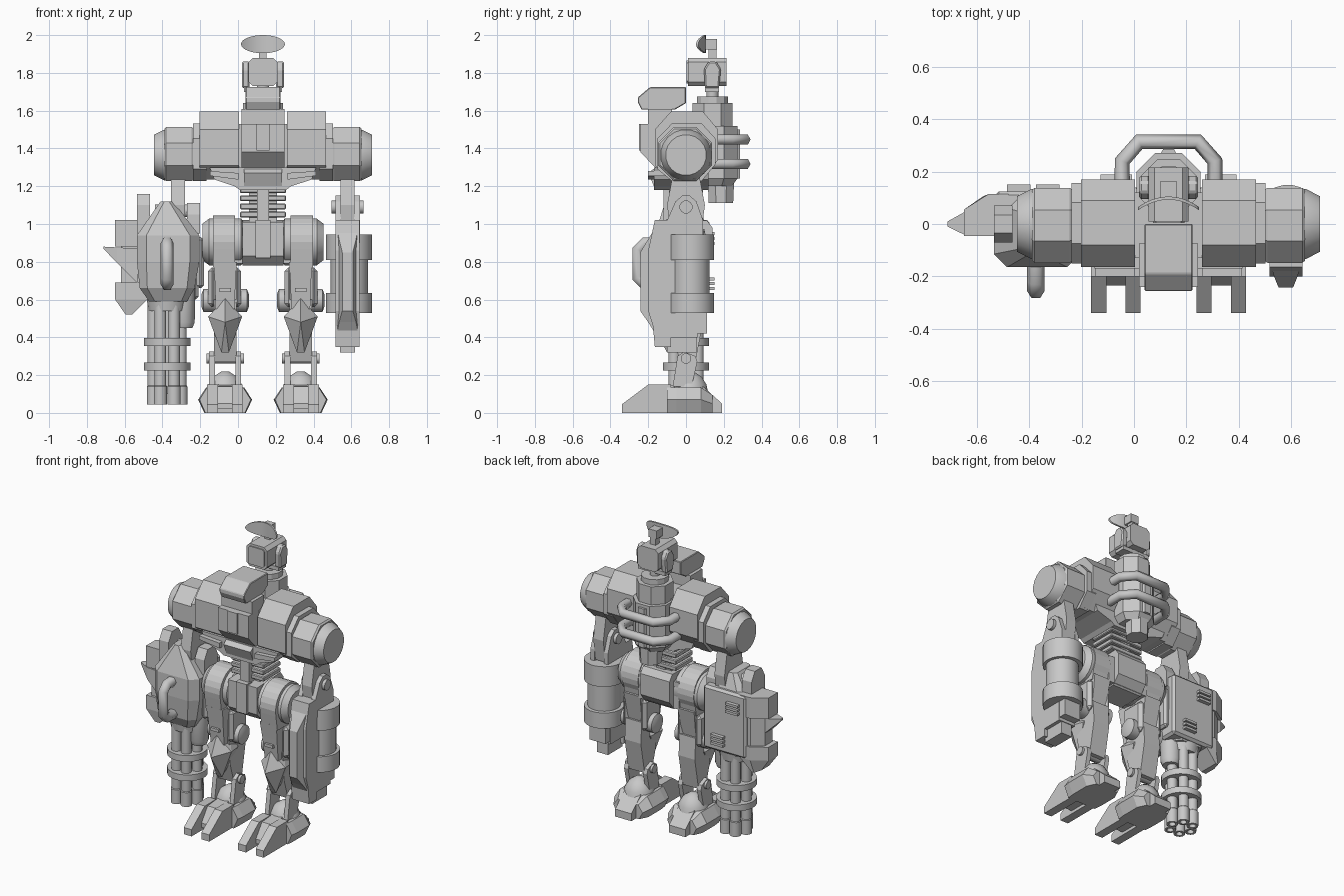
import bpy, bmesh, math

grey = bpy.data.materials.new("hull grey")
grey.diffuse_color = (0.58, 0.58, 0.58, 1)
C = 0.132  # symmetry line of the body


def place(axis, p, q, t):
    return {'x': (t, p, q), 'y': (p, t, q), 'z': (p, q, t)}[axis]


def finish(name, bm, bevel=0, seg=1, smooth=False):
    bmesh.ops.recalc_face_normals(bm, faces=bm.faces)
    me = bpy.data.meshes.new(name)
    bm.to_mesh(me)
    bm.free()
    ob = bpy.data.objects.new(name, me)
    bpy.context.collection.objects.link(ob)
    me.materials.append(grey)
    if bevel:
        m = ob.modifiers.new("bevel", 'BEVEL')
        m.width, m.segments, m.limit_method = bevel, seg, 'ANGLE'
    if smooth:
        bpy.ops.object.select_all(action='DESELECT')
        ob.select_set(True)
        bpy.context.view_layer.objects.active = ob
        bpy.ops.object.shade_smooth_by_angle(angle=math.radians(35))
    return ob


def loft(name, axis, sections, **kw):
    """Join matching outlines; sections = [(position, outline), ...]"""
    bm = bmesh.new()
    rings = [[bm.verts.new(place(axis, p, q, t)) for p, q in o] for t, o in sections]
    n = len(rings[0])
    for a, b in zip(rings, rings[1:]):
        for i in range(n):
            bm.faces.new((a[i], a[(i + 1) % n], b[(i + 1) % n], b[i]))
    bm.faces.new(rings[0])
    bm.faces.new(rings[-1])
    return finish(name, bm, **kw)


def prism(name, axis, a, b, outline, **kw):
    return loft(name, axis, [(a, outline), (b, outline)], **kw)


def rect(x0, x1, y0, y1):
    return [(x0, y0), (x1, y0), (x1, y1), (x0, y1)]


def chamfered(x0, x1, y0, y1, c):
    return [(x0 + c, y0), (x1 - c, y0), (x1, y0 + c), (x1, y1 - c),
            (x1 - c, y1), (x0 + c, y1), (x0, y1 - c), (x0, y0 + c)]


def box(name, x0, x1, y0, y1, z0, z1, **kw):
    return prism(name, 'z', z0, z1, rect(x0, x1, y0, y1), **kw)


def ngon(p, q, r, n, turn=0.5):
    return [(p + r * math.cos(2 * math.pi * (i + turn) / n),
             q + r * math.sin(2 * math.pi * (i + turn) / n)) for i in range(n)]


def lathe(name, axis, p, q, steps, n=20, smooth=True, **kw):
    """Round part; steps = [(position, radius), ...]"""
    return loft(name, axis, [(t, ngon(p, q, r, n)) for t, r in steps], smooth=smooth, **kw)


def tube(name, pts, r):
    cu = bpy.data.curves.new(name, 'CURVE')
    cu.dimensions, cu.bevel_depth, cu.bevel_resolution, cu.use_fill_caps = '3D', r, 1, True
    sp = cu.splines.new('POLY')
    sp.points.add(len(pts) - 1)
    for v, p in zip(sp.points, pts):
        v.co = (*p, 1)
    ob = bpy.data.objects.new(name, cu)
    bpy.context.collection.objects.link(ob)
    cu.materials.append(grey)


# Chest core, breast plate and belly
box("chest_core", 0.0, 0.265, -0.13, 0.12, 1.25, 1.53)
prism("breast_plate", 'x', C - 0.113, C + 0.113,
      [(-0.1, 1.53), (-0.24, 1.53), (-0.24, 1.38), (-0.165, 1.30), (-0.1, 1.30)])
box("breast_rib", C - 0.035, C + 0.035, -0.248, -0.2, 1.39, 1.53)
prism("belly", 'y', -0.17, 0.12, [(-0.15, 1.30), (0.414, 1.30), (0.39, 1.235), (0.28, 1.2),
                                  (0.255, 1.18), (0.01, 1.18), (-0.02, 1.2), (-0.125, 1.235)])
prism("belly_lip", 'x', C - 0.1, C + 0.1, [(-0.16, 1.30), (-0.2, 1.27), (-0.17, 1.2), (-0.1, 1.2)])

# Cockpit visor on top of the chest
prism("visor", 'x', C - 0.092, C + 0.092, [(0.0, 1.725), (-0.19, 1.725), (-0.255, 1.67), (-0.255, 1.645),
                                           (-0.235, 1.605), (-0.06, 1.605), (0.0, 1.64)], bevel=0.004)
box("visor_neck", C - 0.113, C + 0.113, -0.2, -0.075, 1.53, 1.61)

# Spine and pelvis
box("spine", C - 0.032, C + 0.032, -0.12, 0.08, 0.98, 1.22)
for k in range(4):
    z = 1.035 + 0.043 * k
    box("spine_ring", C - 0.122, C + 0.122, -0.09, 0.09, z, z + 0.03, bevel=0.005)
box("spine_core", C - 0.075, C + 0.075, -0.06, 0.07, 0.98, 1.22)
prism("pelvis", 'x', C - 0.108, C + 0.108, [(-0.14, 1.01), (-0.14, 0.83), (-0.09, 0.78),
                                            (0.09, 0.78), (0.14, 0.84), (0.14, 0.98), (0.11, 1.02)])
box("pelvis_sides", C - 0.15, C + 0.15, -0.1, 0.1, 0.79, 0.97)
box("pelvis_plate", C - 0.04, C + 0.04, -0.155, -0.1, 0.82, 1.02)

# Rear engine column with guard rails
lathe("engine_upper", 'z', C, 0.14, [(1.4, 0.115), (1.64, 0.115)], n=8, smooth=False)
lathe("engine_lower", 'z', C, 0.15, [(1.2, 0.1), (1.24, 0.132), (1.52, 0.132)], n=8, smooth=False)
lathe("engine_cap", 'z', C, 0.14, [(1.62, 0.085), (1.675, 0.085)], n=12, smooth=False)
lathe("engine_nozzle", 'z', C, 0.185, [(1.11, 0.07), (1.24, 0.076)], n=8, smooth=False)
prism("engine_ridge", 'z', 1.24, 1.5, [(C - 0.07, 0.2), (C + 0.07, 0.2), (C + 0.02, 0.287), (C - 0.02, 0.287)])
for z in (1.318, 1.447):
    tube("guard_rail", [(C - 0.177, 0.1, z), (C - 0.177, 0.24, z), (C - 0.112, 0.314, z),
                        (C + 0.112, 0.314, z), (C + 0.177, 0.24, z), (C + 0.177, 0.1, z)], 0.03)

# Camera head with yoke
lathe("head_post", 'z', C, 0.14, [(1.66, 0.032), (1.76, 0.032)], n=12)
prism("camera_head", 'y', 0.01, 0.215, chamfered(C - 0.076, C + 0.076, 1.73, 1.88, 0.022))
prism("lens_frame", 'y', 0.003, 0.03, chamfered(C - 0.06, C + 0.06, 1.745, 1.865, 0.012))
for s in (-1, 1):
    prism("head_yoke", 'x', C + s * 0.07, C + s * 0.112,
          [(0.1, 1.72), (0.175, 1.72), (0.185, 1.82), (0.16, 1.86), (0.12, 1.86), (0.095, 1.82)], bevel=0.008)
box("head_yoke_base", C - 0.1, C + 0.1, 0.1, 0.175, 1.7, 1.725)
box("antenna_post", C - 0.02, C + 0.02, 0.12, 0.162, 1.87, 1.98)
box("antenna_clamp", C - 0.03, C + 0.03, 0.095, 0.165, 1.925, 1.98)

# Curved antenna plate: oval from the front, arched from above
arch = []
for k in range(17):
    a = math.pi * (k + 0.25) / 16.5
    u, h = -math.cos(a), 0.048 * math.sin(a)
    y = 0.093 - 0.04 * u * u
    arch.append((C + 0.116 * u, rect(y, y + 0.012, 1.952 - h, 1.952 + h)))
loft("dish", 'x', arch, smooth=True)

# Shoulders, hips, legs and feet on both sides
block = [(-0.08, 1.595), (0.09, 1.595), (0.17, 1.5), (0.17, 1.34), (0.09, 1.235),
         (-0.08, 1.235), (-0.165, 1.31), (-0.165, 1.5)]
collar = [(y * 0.92, 1.38 + (z - 1.415) * 0.85) for y, z in block]
for s in (-1, 1):
    def X(d):
        return C + s * d

    def sbox(name, d0, d1, *r, **kw):
        return box(name, min(X(d0), X(d1)), max(X(d0), X(d1)), *r, **kw)

    prism("shoulder_block", 'x', X(0.128), X(0.335), block)
    prism("shoulder_collar", 'x', X(0.3), X(0.37), collar)
    lathe("shoulder_drum", 'x', -0.005, 1.37, [(X(0.35), 0.135), (X(0.378), 0.155), (X(0.512), 0.155),
                                              (X(0.522), 0.145)], n=8, smooth=False)
    lathe("shoulder_cap", 'x', 0, 1.365, [(X(0.5), 0.137), (X(0.525), 0.135), (X(0.578), 0.108)], n=20)
    prism("chest_vent", 'y', -0.2, -0.1, [(X(0.13), 1.235), (X(0.28), 1.255), (X(0.28), 1.28), (X(0.13), 1.27)])

    # Hip drum with a band that runs down into the thigh
    lathe("hip_drum", 'x', -0.02, 0.905, [(X(0.1), 0.105), (X(0.115), 0.125), (X(0.285), 0.125), (X(0.32), 0.098)])
    arc = [(-0.03 + 0.14 * math.cos(a), 0.905 + 0.14 * math.sin(a))
           for a in (math.pi * k / 12 for k in range(-2, 14))]
    prism("hip_band", 'x', X(0.147), X(0.265), arc + [(-0.15, 0.77), (0.08, 0.77)])
    loft("thigh", 'z', [(z, rect(X(0.2 - w), X(0.2 + w), y0, y1))
                        for z, w, y0, y1 in ((0.55, 0.05, -0.12, 0.05), (0.7, 0.055, -0.14, 0.08),
                                             (0.8, 0.062, -0.155, 0.1))])
    for d in (0.115, 0.245):
        sbox("knee_cheek", d, d + 0.045, -0.09, 0.08, 0.56, 0.77, bevel=0.02)
    lathe("knee_pin", 'x', -0.005, 0.595, [(X(0.075), 0.035), (X(0.085), 0.062), (X(0.315), 0.062), (X(0.325), 0.035)])
    sbox("knee_notch", 0.17, 0.23, -0.15, -0.1, 0.64, 0.66)

    # Shin with faceted guard
    bm = bmesh.new()
    for d, y, z in ((0.2, -0.13, 0.605), (0.11, -0.1, 0.51), (0.29, -0.1, 0.51), (0.2, -0.19, 0.48),
                    (0.18, -0.1, 0.32), (0.22, -0.1, 0.32), (0.13, 0.0, 0.5), (0.27, 0.0, 0.5), (0.2, 0.0, 0.6)):
        bm.verts.new((X(d), y, z))
    bmesh.ops.convex_hull(bm, input=bm.verts[:])
    finish("shin_guard", bm)
    prism("shin", 'x', X(0.14), X(0.26), [(-0.09, 0.6), (0.08, 0.62), (0.09, 0.48), (0.05, 0.27),
                                          (-0.03, 0.27), (-0.07, 0.4)])
    lathe("ankle_pin", 'x', 0.0, 0.288, [(X(0.1), 0.028), (X(0.3), 0.028)], n=12)
    for d in (0.115, 0.255):
        prism("ankle_fork", 'x', X(d), X(d + 0.03), [(-0.07, 0.14), (-0.045, 0.3), (-0.01, 0.325),
                                                     (0.05, 0.3), (0.06, 0.27), (0.03, 0.14)])
    lathe("ankle_dome", 'z', X(0.2), 0.02, [(0.1, 0.1), (0.15, 0.09), (0.19, 0.065), (0.22, 0.02)], n=16)

    # Foot: hexagonal pad, heel and two toes
    def pad(y, k, h=1):
        return (y, [(X(0.2 + u * k), v * h) for u, v in ((-0.11, 0), (-0.143, 0.07), (-0.1, 0.135),
                                                         (0.1, 0.135), (0.143, 0.07), (0.11, 0))])
    loft("foot_pad", 'y', [pad(-0.1, 0.95), pad(-0.05, 1), pad(0.08, 1), pad(0.14, 0.75, 0.7)])
    prism("heel", 'x', X(0.14), X(0.26), [(0.05, 0), (0.19, 0), (0.19, 0.05), (0.09, 0.14), (0.05, 0.14)])
    prism("foot_wedge", 'x', X(0.16), X(0.24), [(-0.05, 0.02), (-0.235, 0.02), (-0.235, 0.05),
                                                (-0.17, 0.14), (-0.05, 0.15)])
    for d in (0.107, 0.238):
        prism("toe", 'x', X(d), X(d + 0.058), [(-0.08, 0), (-0.34, 0), (-0.34, 0.045), (-0.2, 0.15), (-0.08, 0.15)])

    # Upper arm
    A = 0.58 if s > 0 else -0.318
    prism("upper_arm", 'x', A - 0.037, A + 0.037, [(-0.07, 1.26), (0.07, 1.26), (0.1, 1.1), (0.08, 0.95),
                                                   (-0.08, 0.95), (-0.1, 1.1)])

# Right forearm: canister, bands and blade
F = 0.58
lathe("elbow_pin", 'x', 0, 1.09, [(F - 0.085, 0.035), (F + 0.085, 0.035)], n=12)
for d in (-0.065, 0.035):
    prism("forearm_plate", 'x', F + d, F + d + 0.03, [(-0.1, 0.9), (0.09, 0.9), (0.09, 1.02), (0.055, 1.12),
                                                     (0.02, 1.15), (-0.02, 1.15), (-0.055, 1.12), (-0.1, 1.02)])
lathe("canister", 'z', 0.59, 0.025, [(0.56, 0.1), (0.9, 0.1)], n=24)
for z0, z1 in ((0.81, 0.945), (0.53, 0.635)):
    lathe("canister_band", 'z', 0.588, 0.028, [(z0, 0.122), (z1, 0.122)], n=24)
side = [(-0.08, 1.02), (-0.165, 1.02), (-0.2, 0.86), (-0.2, 0.54), (-0.175, 0.46), (-0.165, 0.35), (-0.08, 0.35)]
prism("blade_body", 'x', F - 0.063, F + 0.063, side)
loft("blade_edge", 'y', [(y, rect(F - w, F + w, z0, z1))
                         for y, w, z0, z1 in ((-0.15, 0.06, 0.4, 1.0), (-0.2, 0.045, 0.48, 0.92),
                                              (-0.242, 0.028, 0.54, 0.85))])
box("blade_back", F - 0.063, F + 0.063, -0.1, 0.06, 0.4, 0.95)
box("forearm_tip", F - 0.04, F + 0.04, -0.1, 0.055, 0.32, 0.5)
box("forearm_step", F - 0.06, F + 0.06, -0.02, 0.11, 0.42, 0.55)

# Left forearm: rotary gun housing
G = -0.375
loft("gun_housing", 'z', [(z, chamfered(*r, c)) for z, r, c in (
    (0.59, (-0.47, -0.27, -0.11, 0.1), 0.03), (0.66, (-0.52, -0.23, -0.15, 0.125), 0.04),
    (0.8, (-0.535, -0.205, -0.165, 0.125), 0.05), (0.94, (-0.535, -0.205, -0.165, 0.125), 0.05),
    (1.12, (-0.41, -0.345, -0.11, 0.06), 0.02))])
box("gun_back", -0.53, -0.21, 0.0, 0.125, 0.6, 1.02, bevel=0.015)
box("gun_side_pad", -0.22, -0.18, -0.08, 0.08, 0.66, 0.93, bevel=0.015)
for z in (0.65, 0.89):
    for k in range(3):
        x = -0.33 if z < 0.8 else -0.44
        box("back_vent", x - 0.045, x + 0.045, 0.11, 0.15, z + 0.026 * k, z + 0.026 * k + 0.016)
for x, top in ((-0.535, 1.16), (-0.27, 1.11)):
    prism("elbow_tab", 'x', x, x + 0.07, [(-0.07, 0.95), (0.07, 0.95), (0.07, top - 0.06), (0.035, top),
                                          (-0.035, top), (-0.07, top - 0.06)])
lathe("gun_elbow_pin", 'x', 0, 1.07, [(-0.44, 0.035), (-0.2, 0.035)], n=12)
tube("gun_handle", [(G, -0.12, 0.9), (G, -0.22, 0.9), (G, -0.255, 0.865), (G, -0.255, 0.715),
                    (G, -0.22, 0.68), (G, -0.12, 0.68)], 0.034)

# Side magazine with bands and spike
mag = [(-0.62, -0.03), (-0.48, -0.03), (-0.48, 0.105), (-0.55, 0.105), (-0.62, 0.05)]
wide = [(-0.65, -0.045), (-0.48, -0.045), (-0.48, 0.115), (-0.555, 0.115), (-0.65, 0.055)]
prism("magazine", 'z', 0.6, 1.0, mag)
prism("magazine_band", 'z', 0.88, 1.02, wide)
loft("magazine_foot", 'z', [(0.52, [(x * 0.25 - 0.44, y) for x, y in mag]), (0.6, wide), (0.69, wide)])
loft("spike", 'x', [(-0.712, rect(-0.01, 0.01, 0.868, 0.88)), (-0.64, rect(-0.045, 0.05, 0.795, 0.876)),
                    (-0.53, rect(-0.045, 0.05, 0.685, 0.87))])

# Rotary barrels
lathe("barrel_mount", 'z', G, 0, [(0.54, 0.1), (0.66, 0.12)], n=16)
lathe("ammo_feed", 'z', -0.29, 0.0, [(0.45, 0.05), (0.48, 0.062), (0.66, 0.065)], n=16)
lathe("barrel_shaft", 'z', G, 0, [(0.1, 0.04), (0.6, 0.04)], n=12)
for x, y in ngon(G, 0, 0.072, 6, 0):
    lathe("barrel", 'z', x, y, [(0.08, 0.021), (0.045, 0.021), (0.045, 0.036), (0.14, 0.036),
                                (0.145, 0.032), (0.6, 0.032)], n=12)
for z in (0.225, 0.355):
    lathe("barrel_ring", 'z', G, 0, [(z, 0.124), (z + 0.042, 0.124)], n=20)
